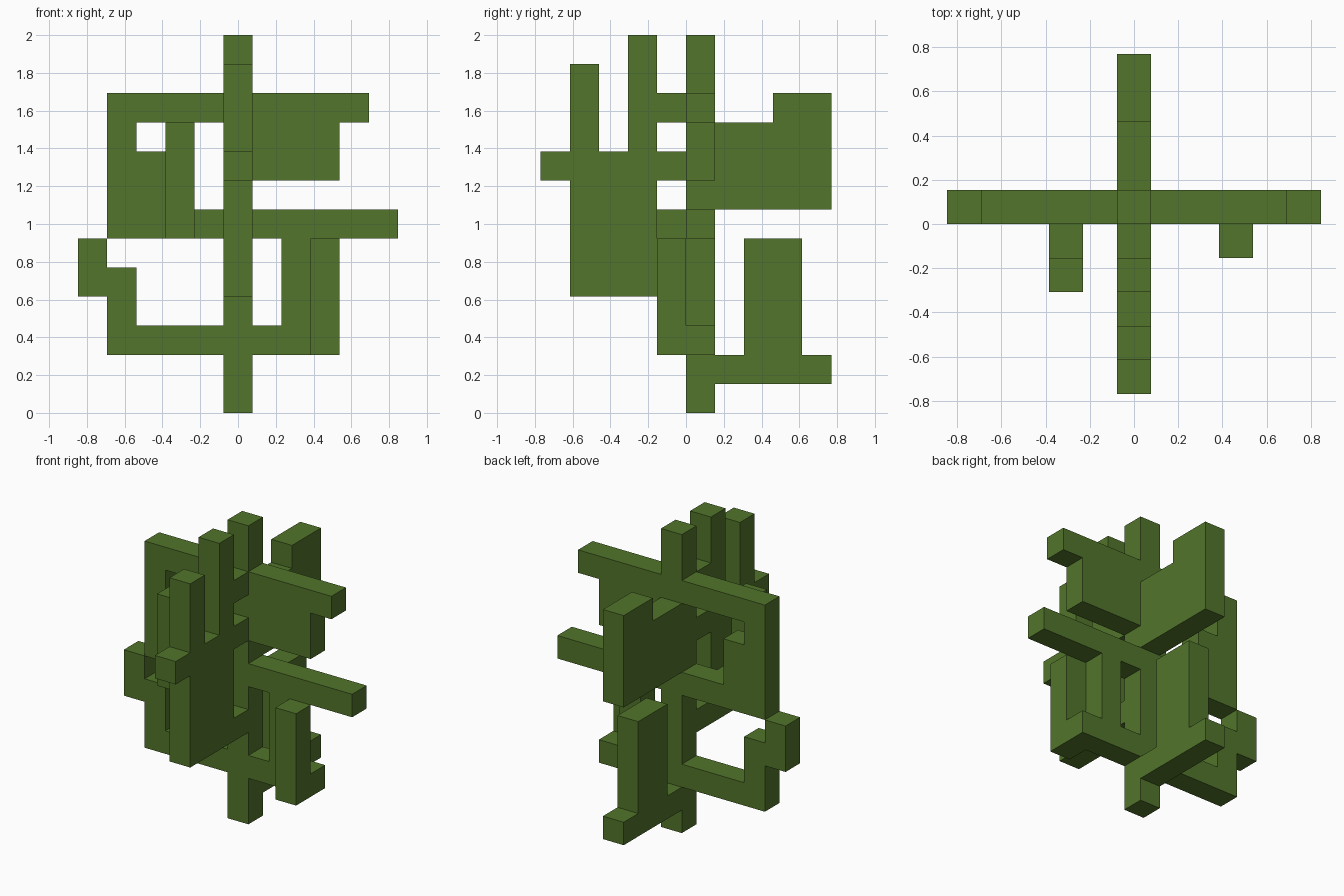
import bpy, bmesh
from mathutils import Vector

cube = bpy.data.objects.get("Cube")
if cube:
    bpy.data.objects.remove(cube, do_unlink=True)

U = 2 / 13  # edge length of one block

green = bpy.data.materials.new("leaf_green")
green.use_nodes = True
colour = (0.084, 0.178, 0.024, 1)
green.diffuse_color = colour
green.node_tree.nodes["Principled BSDF"].inputs["Base Color"].default_value = colour


def span(value):
    """A single index or an inclusive (first, last) pair."""
    first, last = value if isinstance(value, tuple) else (value, value)
    return range(first, last + 1)


def blocks(*boxes):
    return {(i, j, k) for x, y, z in boxes
            for i in span(x) for j in span(y) for k in span(z)}


# Each box: block indices across x, y and z
trunk = blocks((0, 0, (0, 12)))
left_branches = blocks(
    ((1, 4), 0, 10), ((1, 3), 0, (8, 9)),            # upper arm and panel
    ((1, 5), 0, 6),                                  # middle arm
    ((1, 3), 0, 2), (2, 0, (3, 5)),                  # lower arm and strut
    (3, -1, (2, 5)))                                 # front post
right_branches = blocks(
    ((-4, -1), 0, 10), (-4, 0, (6, 10)),             # upper loop
    (-3, 0, (6, 8)), ((-2, -1), 0, 6),
    (-2, -1, 6), (-2, -2, (6, 9)),                   # front post
    ((-4, -1), 0, 2), (-4, 0, (3, 4)), (-5, 0, (4, 5)))  # lower hook
front_branches = blocks(
    (0, -1, 10), (0, -1, 8), (0, -1, 4),             # bridges to trunk
    (0, (-4, -2), (4, 8)),                           # panel
    (0, -2, (9, 12)), (0, -4, (9, 11)), (0, -5, 8))  # prongs and tip
back_branches = blocks(
    (0, (1, 4), (7, 9)), (0, (3, 4), 10),            # upper panel
    (0, (1, 4), 1), (0, (2, 3), (2, 5)))             # foot and lower panel

parts = {"trunk": trunk, "left_branches": left_branches,
         "right_branches": right_branches, "front_branches": front_branches,
         "back_branches": back_branches}
solid = set().union(*parts.values())


def build(name, cells):
    """Make the outer skin of a part, leaving out walls between blocks."""
    bm = bmesh.new()
    for cell in sorted(cells):
        centre = Vector(cell) + Vector((0, 0.5, 0.5))
        for axis in range(3):
            for sign in (-1, 1):
                out = Vector((0, 0, 0))
                out[axis] = sign
                if tuple(int(c + o) for c, o in zip(cell, out)) in solid:
                    continue
                a = Vector((0, 0, 0))
                a[(axis + 1) % 3] = 0.5
                b = out.cross(a)
                corners = (-a - b, a - b, a + b, b - a)
                bm.faces.new([bm.verts.new((centre + out / 2 + c) * U)
                              for c in corners])
    bmesh.ops.remove_doubles(bm, verts=bm.verts[:], dist=0.001)
    bmesh.ops.dissolve_limit(bm, angle_limit=0.01,
                             verts=bm.verts[:], edges=bm.edges[:])
    mesh = bpy.data.meshes.new(name)
    bm.to_mesh(mesh)
    bm.free()
    mesh.materials.append(green)
    bpy.context.collection.objects.link(bpy.data.objects.new(name, mesh))


for part_name, part_cells in parts.items():
    build(part_name, part_cells)
